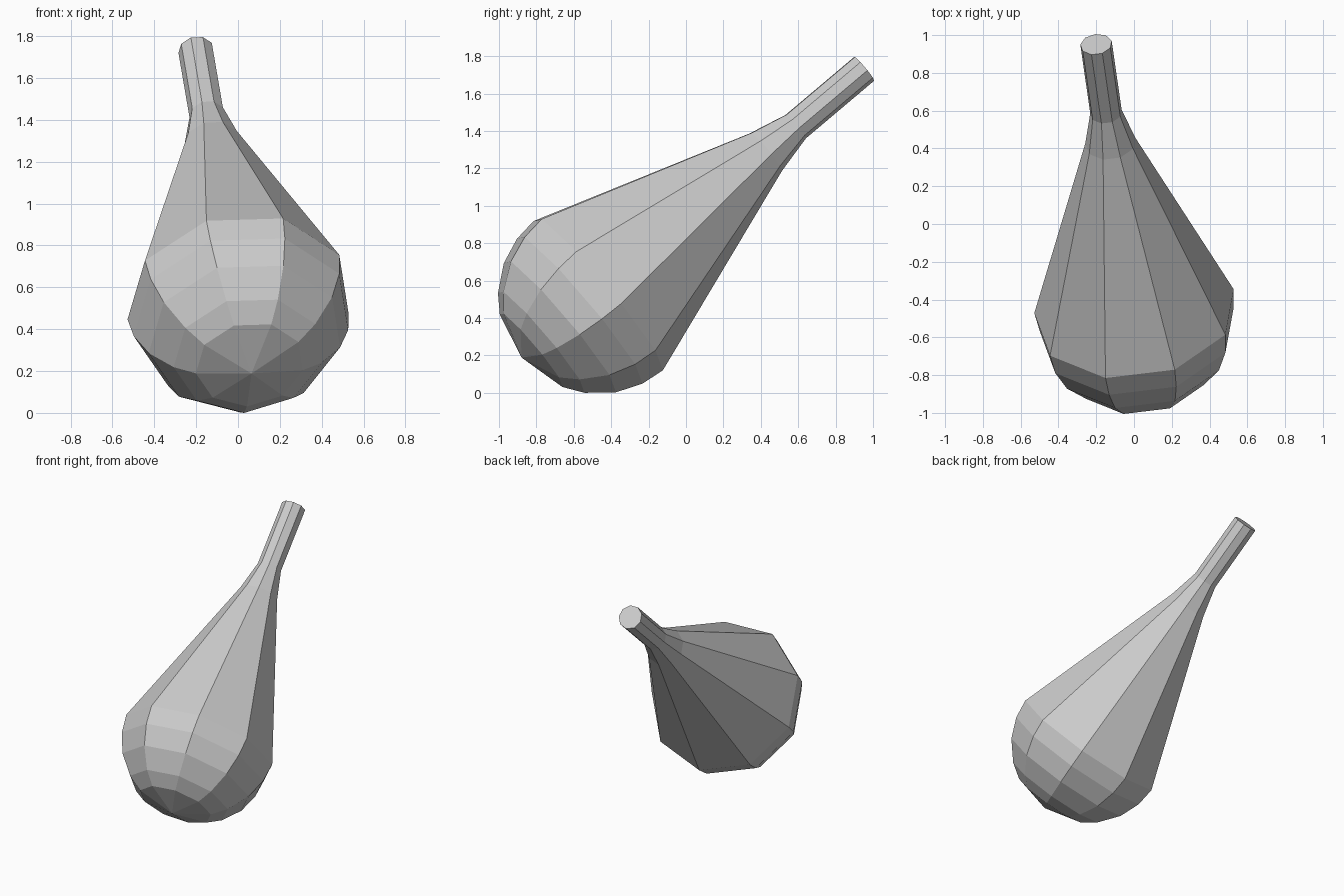
import bpy, bmesh, math
from mathutils import Vector

if "Cube" in bpy.data.objects:
    bpy.data.objects.remove(bpy.data.objects["Cube"])

SIDES = 9
R = 0.54
pole = Vector((0.06, -0.88, 0.19))
tip = Vector((-0.205, 0.95, 1.735))

# Tilted axis frame; u points at one of the nine lengthwise edges
axis = (tip - pole).normalized()
length = (tip - pole).length
u = Vector((0.39, -0.561, 0.729))
u = (u - axis * u.dot(axis)).normalized()
v = axis.cross(u)

# Profile as (distance along axis, radius): round bottom, taper, straight neck
profile = [(R * (1 - math.cos(math.radians(d))), R * math.sin(math.radians(d)))
           for d in (29, 42, 60, 76, 90)]
profile += [(1.72, 0.135), (1.93, 0.085), (length, 0.085)]

bm = bmesh.new()
rings = []
for t, r in profile:
    ring = []
    for i in range(SIDES):
        a = 2 * math.pi * i / SIDES
        ring.append(bm.verts.new(pole + axis * t + (u * math.cos(a) + v * math.sin(a)) * r))
    rings.append(ring)

# Fan at the rounded bottom, bands along the body, flat cap on the neck
bottom = bm.verts.new(pole)
for i in range(SIDES):
    j = (i + 1) % SIDES
    bm.faces.new((bottom, rings[0][j], rings[0][i]))
    for lo, hi in zip(rings, rings[1:]):
        bm.faces.new((lo[i], lo[j], hi[j], hi[i]))
bm.faces.new(rings[-1])
bmesh.ops.recalc_face_normals(bm, faces=bm.faces)

# Rest on the ground and centre
lo = [min(p.co[k] for p in bm.verts) for k in range(3)]
hi = [max(p.co[k] for p in bm.verts) for k in range(3)]
bmesh.ops.translate(bm, verts=bm.verts,
                    vec=(-(lo[0] + hi[0]) / 2, -(lo[1] + hi[1]) / 2, -lo[2]))

mesh = bpy.data.meshes.new("tapered_bulb")
bm.to_mesh(mesh)
bm.free()
bpy.context.collection.objects.link(bpy.data.objects.new("tapered_bulb", mesh))
